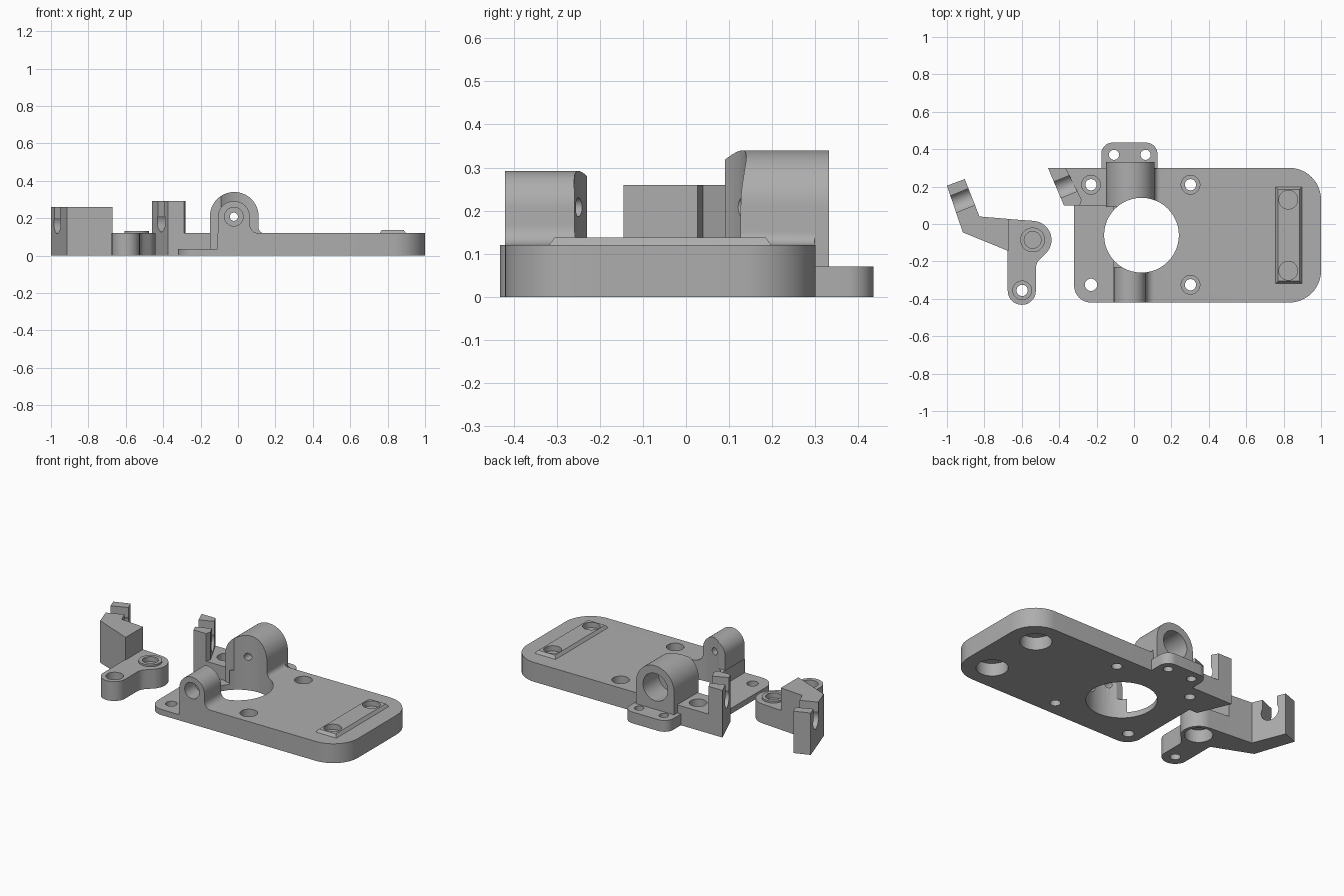
import bpy, bmesh, math
from mathutils import Vector, Matrix

if "Cube" in bpy.data.objects:
    bpy.data.objects.remove(bpy.data.objects["Cube"])

grey = bpy.data.materials.new("plain grey")
grey.use_nodes = True
colour = (0.42, 0.42, 0.42, 1)
grey.diffuse_color = colour
grey.node_tree.nodes["Principled BSDF"].inputs["Base Color"].default_value = colour


def rounded(corners, steps=12):
    """Outline from (x, y, radius) corners, rounding convex or concave ones."""
    out = []
    for i, (x, y, r) in enumerate(corners):
        p = Vector((x, y))
        if r == 0:
            out.append(p)
            continue
        a = (Vector(corners[i - 1][:2]) - p).normalized()
        b = (Vector(corners[(i + 1) % len(corners)][:2]) - p).normalized()
        half = a.angle(b) / 2
        c = p + (a + b).normalized() * (r / math.sin(half))
        reach = r / math.tan(half)
        start, end = p + a * reach - c, p + b * reach - c
        turn = math.atan2(start.x * end.y - start.y * end.x, start.dot(end))
        for k in range(steps + 1):
            out.append(c + Matrix.Rotation(turn * k / steps, 2) @ start)
    return out


def prism(name, outline, lo, hi, along_y=False, inset=0):
    """Extrude an outline along z, or an x-z outline along y."""
    bm = bmesh.new()
    low = [bm.verts.new((p[0], lo, p[1]) if along_y else (p[0], p[1], lo)) for p in outline]
    face = bm.faces.new(low)
    top = bmesh.ops.extrude_face_region(bm, geom=[face])["geom"]
    verts = [g for g in top if isinstance(g, bmesh.types.BMVert)]
    bmesh.ops.translate(bm, verts=verts, vec=(0, hi - lo, 0) if along_y else (0, 0, hi - lo))
    if inset:
        mid = sum((v.co for v in verts), Vector()) / len(verts)
        for v in verts:
            v.co.x -= math.copysign(inset, v.co.x - mid.x)
            v.co.y -= math.copysign(inset, v.co.y - mid.y)
    bmesh.ops.recalc_face_normals(bm, faces=bm.faces)
    mesh = bpy.data.meshes.new(name)
    bm.to_mesh(mesh)
    bm.free()
    mesh.materials.append(grey)
    obj = bpy.data.objects.new(name, mesh)
    bpy.context.collection.objects.link(obj)
    return obj


def disc(x, y, r, n=48):
    return [(x + r * math.cos(math.tau * k / n), y + r * math.sin(math.tau * k / n)) for k in range(n)]


def cyl(x, y, r, lo, hi, along_y=False):
    return prism("round", disc(x, y, r), lo, hi, along_y)


def combine(body, parts, operation):
    for part in parts:
        mod = body.modifiers.new("combine", "BOOLEAN")
        mod.operation, mod.solver, mod.object = operation, "EXACT", part
        bpy.context.view_layer.objects.active = body
        bpy.ops.object.modifier_apply(modifier=mod.name)
        bpy.data.objects.remove(part)


def arch(x, z, r, base, floor, fillet):
    """Boss section: round top, straight sides, fillet on the right."""
    pts = [(x + r * math.cos(math.pi * k / 32), z + r * math.sin(math.pi * k / 32)) for k in range(33)]
    pts += [(x - r, floor), (x + r + fillet, floor), (x + r + fillet, base)]
    for k in range(1, 9):
        t = math.pi / 2 * k / 8
        pts.append((x + r + fillet * (1 - math.sin(t)), base + fillet * (1 - math.cos(t))))
    return pts


def fork_slot(x, y, z):
    """Cutters for an open-topped round seat across a slanted arm."""
    slot = prism("slot", [(-0.047, z), (0.047, z), (0.047, 0.5), (-0.047, 0.5)], -0.09, 0.09, True)
    seat = cyl(0, z, 0.055, -0.09, 0.09, True)
    for o in (slot, seat):
        o.data.transform(Matrix.Translation((x, y, 0)) @ Matrix.Rotation(math.radians(-68), 4, "Z"))
    return [slot, seat]


def screw_hole(x, y, through=0.03, head=0.05, seat=0.06):
    cuts = [cyl(x, y, through, -0.1, 0.3)]
    if head:
        cuts.append(cyl(x, y, head, seat, 0.2))
    return cuts


# Main plate with thin front left corner
plate = prism("base_plate", rounded([(-0.11, -0.42, 0), (1, -0.42, 0.17), (1, 0.3, 0.17), (-0.11, 0.3, 0)]), 0, 0.12)
thin = prism("thin_corner", rounded([(-0.32, -0.42, 0.09), (0, -0.42, 0), (0, 0.15, 0), (-0.32, 0.15, 0)]), 0, 0.035)
block = prism("fork_base", [(-0.46, 0.3), (-0.05, 0.3), (-0.05, 0.1), (-0.375, 0.1)], 0, 0.12)
fork = prism("fork", [(-0.46, 0.3), (-0.365, 0.3), (-0.28, 0.13), (-0.29, 0.1), (-0.375, 0.1)], 0, 0.292)
rear_boss = prism("rear_boss", arch(-0.02, 0.21, 0.13, 0.12, 0.02, 0.03), 0.09, 0.298, True)
rear_end = prism("rear_boss_end", arch(-0.02, 0.21, 0.13, 0.02, 0, 0.001), 0.29, 0.332, True)
front_boss = prism("front_boss", arch(-0.022, 0.206, 0.086, 0.12, 0.02, 0.045), -0.42, -0.23, True)
flange = prism("rear_flange", rounded([(-0.175, 0.25, 0), (0.125, 0.25, 0), (0.125, 0.435, 0.06), (-0.175, 0.435, 0.06)]), 0, 0.07)
rail = prism("rail", [(0.75, -0.325), (0.905, -0.325), (0.905, 0.205), (0.75, 0.205)], 0.11, 0.138, inset=0.02)
combine(plate, [thin, block, fork, rear_boss, rear_end, front_boss, flange, rail], "UNION")

# Openings in the main plate
cuts = [cyl(0.04, -0.06, 0.2, -0.1, 0.5)]
for x, y in ((-0.23, 0.21), (0.302, 0.21), (0.302, -0.325)):
    cuts += screw_hole(x, y)
cuts += screw_hole(-0.23, -0.325, 0.033, None)
for x in (-0.107, 0.062):
    cuts += screw_hole(x, 0.37, 0.027, None)
for y in (0.13, -0.25):
    cuts += [cyl(0.825, y, 0.05, 0.105, 0.2), cyl(0.825, y, 0.09, -0.1, 0.08)]
cuts += [cyl(-0.022, 0.208, 0.022, -0.5, 0.5, True),
         cyl(-0.022, 0.208, 0.05, -0.5, -0.32, True),
         cyl(-0.022, 0.208, 0.085, 0.18, 0.5, True)]
cuts += fork_slot(-0.367, 0.2, 0.182)
combine(plate, cuts, "DIFFERENCE")

# Separate lever with a tall forked arm
lever = prism("lever", rounded([
    (-0.72, 0.03, 0), (-0.54, 0.017, 0), (-0.465, -0.15, 0), (-0.525, -0.21, 0.07),
    (-0.525, -0.432, 0.074), (-0.675, -0.432, 0.074), (-0.675, -0.14, 0), (-0.72, -0.12, 0)]), 0, 0.12)
arm = prism("tall_arm", [(-1, 0.205), (-0.905, 0.24), (-0.826, 0.04), (-0.67, 0.027),
                         (-0.67, -0.145), (-0.915, -0.045)], 0, 0.26)
pivot = cyl(-0.542, -0.085, 0.101, 0, 0.12)
ring = cyl(-0.542, -0.085, 0.066, 0.1, 0.131)
combine(lever, [arm, pivot, ring], "UNION")
cuts = screw_hole(-0.598, -0.355) + fork_slot(-0.912, 0.128, 0.172)
cuts += [cyl(-0.542, -0.085, 0.045, 0.1, 0.2), cyl(-0.542, -0.085, 0.08, -0.1, 0.08)]
combine(lever, cuts, "DIFFERENCE")

# Smooth the round walls, keep edges crisp
for obj in (plate, lever):
    bpy.ops.object.select_all(action="DESELECT")
    obj.select_set(True)
    bpy.context.view_layer.objects.active = obj
    bpy.ops.object.shade_smooth_by_angle(angle=math.radians(30))
